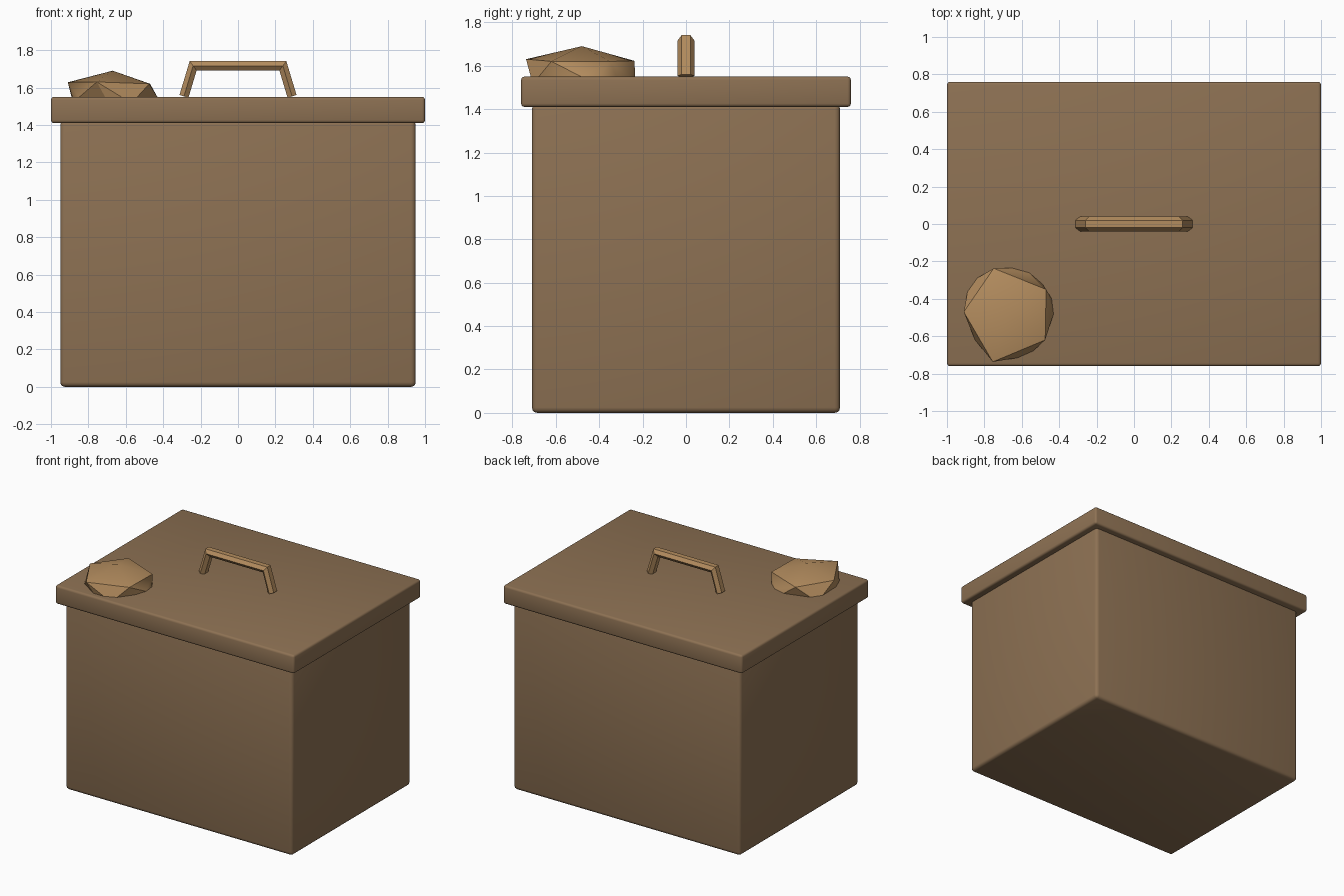
import bpy, bmesh, math
from mathutils import Vector

if "Cube" in bpy.data.objects:
    bpy.data.objects.remove(bpy.data.objects["Cube"])


def material(name, rgb):
    m = bpy.data.materials.new(name)
    m.diffuse_color = (*rgb, 1)
    m.use_nodes = True
    m.node_tree.nodes["Principled BSDF"].inputs["Base Color"].default_value = m.diffuse_color
    return m


BROWN = material("dark_wood_brown", (0.268, 0.166, 0.087))
TAN = material("light_tan", (0.450, 0.262, 0.112))


def make_object(name, bm, mat):
    bmesh.ops.recalc_face_normals(bm, faces=bm.faces)
    mesh = bpy.data.meshes.new(name)
    bm.to_mesh(mesh)
    bm.free()
    mesh.materials.append(mat)
    obj = bpy.data.objects.new(name, mesh)
    bpy.context.collection.objects.link(obj)
    return obj


def smooth(obj, degrees):
    bpy.ops.object.select_all(action='DESELECT')
    obj.select_set(True)
    bpy.context.view_layer.objects.active = obj
    bpy.ops.object.shade_smooth_by_angle(angle=math.radians(degrees))


def rounded_box(name, half_x, half_y, z0, z1, radius):
    bm = bmesh.new()
    bmesh.ops.create_cube(bm, size=1)
    for v in bm.verts:
        v.co = (v.co.x * 2 * half_x, v.co.y * 2 * half_y,
                z0 + (v.co.z + 0.5) * (z1 - z0))
    bmesh.ops.bevel(bm, geom=bm.edges[:], offset=radius, segments=3,
                    profile=0.5, affect='EDGES')
    obj = make_object(name, bm, BROWN)
    smooth(obj, 60)
    return obj


# Box body and overhanging lid
rounded_box("box_body", 0.95, 0.71, 0.0, 1.425, 0.025)
rounded_box("box_lid", 1.0, 0.76, 1.41, 1.55, 0.016)

# Handle: hexagonal bar swept along a trapezoid path with mitred corners
path = [Vector(p) for p in ((-0.289, 1.553), (-0.24, 1.716),
                            (0.24, 1.716), (0.289, 1.553))]
section = [(-0.039, 0), (-0.02, 0.025), (0.02, 0.025),
           (0.039, 0), (0.02, -0.025), (-0.02, -0.025)]
bm = bmesh.new()
rings = []
for i, p in enumerate(path):
    normals = []
    for a, b in ((i - 1, i), (i, i + 1)):
        if a >= 0 and b < len(path):
            d = (path[b] - path[a]).normalized()
            normals.append(Vector((-d.y, d.x)))
    mitre = sum(normals, Vector((0, 0))).normalized()
    mitre /= mitre.dot(normals[0])
    rings.append([bm.verts.new((p.x + mitre.x * h, y, p.y + mitre.y * h))
                  for y, h in section])
for r0, r1 in zip(rings, rings[1:]):
    for k in range(6):
        n = (k + 1) % 6
        bm.faces.new((r0[k], r0[n], r1[n], r1[k]))
bm.faces.new(rings[0])
bm.faces.new(rings[-1])
make_object("lid_handle", bm, TAN)

# Faceted stone: low dome with a five-point shoulder and a rounded foot
apex = (-0.67, -0.48, 1.69)
shoulder = [(-0.91, -0.47, 1.628), (-0.755, -0.737, 1.63),
            (-0.475, -0.62, 1.62), (-0.47, -0.35, 1.62),
            (-0.75, -0.237, 1.622)]
foot = [(-0.885, -0.53), (-0.85, -0.62), (-0.71, -0.715), (-0.62, -0.715),
        (-0.54, -0.68), (-0.46, -0.57), (-0.43, -0.48), (-0.44, -0.40),
        (-0.49, -0.32), (-0.56, -0.26), (-0.65, -0.235), (-0.84, -0.29),
        (-0.89, -0.36)]
bm = bmesh.new()
for co in [apex] + shoulder + [(x, y, 1.548) for x, y in foot]:
    bm.verts.new(co)
bmesh.ops.convex_hull(bm, input=bm.verts[:])
stone = make_object("stone_on_lid", bm, TAN)
smooth(stone, 32)
